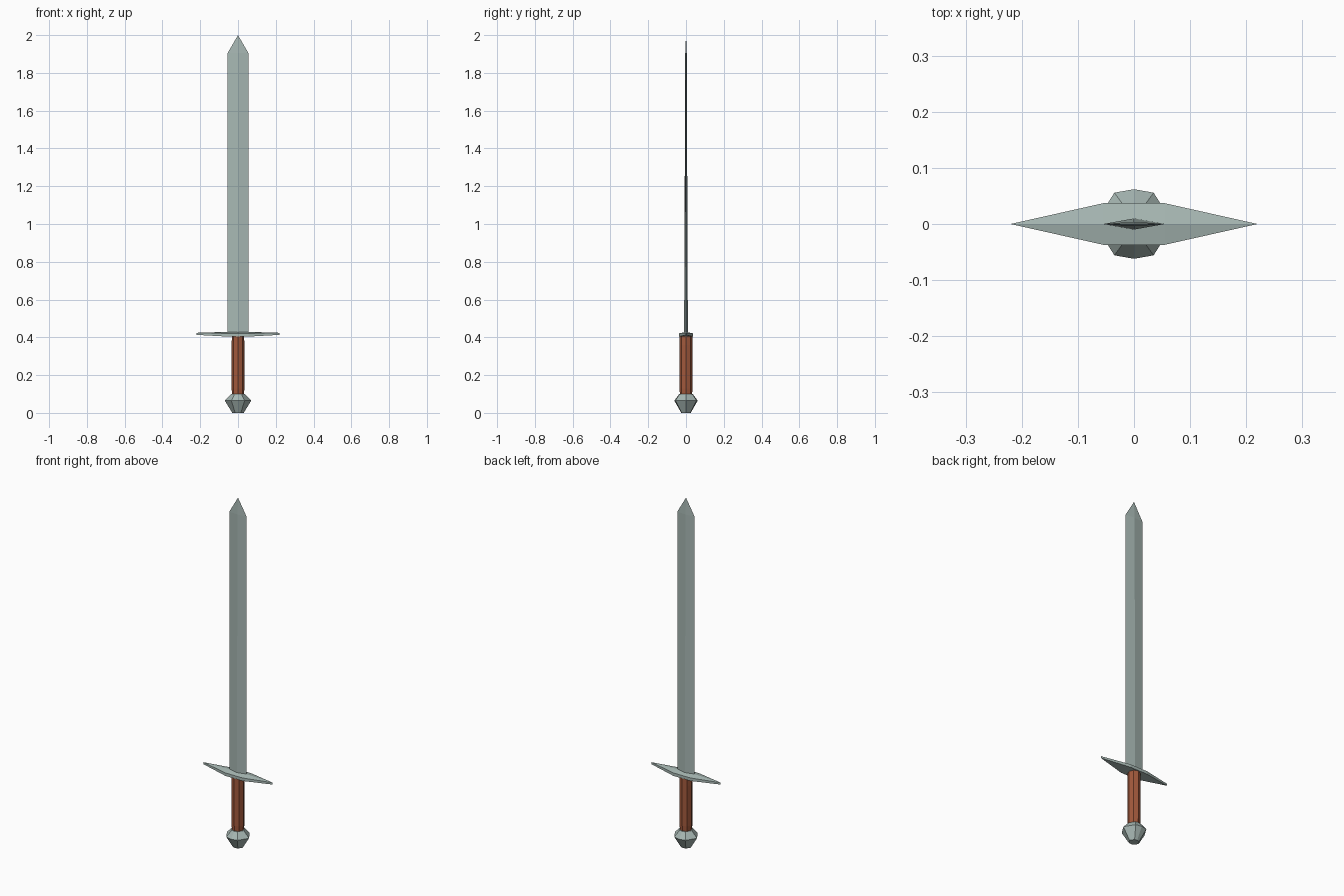
import bpy, bmesh, math

if "Cube" in bpy.data.objects:
    bpy.data.objects.remove(bpy.data.objects["Cube"])


def material(name, rgb):
    m = bpy.data.materials.new(name)
    m.diffuse_color = (*rgb, 1)
    m.use_nodes = True
    m.node_tree.nodes["Principled BSDF"].inputs["Base Color"].default_value = m.diffuse_color
    return m


steel = material("steel", (0.39, 0.48, 0.455))
leather = material("brown_leather", (0.36, 0.10, 0.045))


def finish(name, bm, mat):
    bmesh.ops.recalc_face_normals(bm, faces=bm.faces)
    mesh = bpy.data.meshes.new(name)
    bm.to_mesh(mesh)
    bm.free()
    mesh.materials.append(mat)
    obj = bpy.data.objects.new(name, mesh)
    bpy.context.collection.objects.link(obj)
    return obj


def loft(name, outline, rings, mat, tip=None):
    """Stack scaled copies of an outline; rings are (z, x scale, y scale)."""
    bm = bmesh.new()
    n = len(outline)
    loops = [[bm.verts.new((x * sx, y * sy, z)) for x, y in outline]
             for z, sx, sy in rings]
    for a, b in zip(loops, loops[1:]):
        for i in range(n):
            j = (i + 1) % n
            bm.faces.new((a[i], a[j], b[j], b[i]))
    bm.faces.new(loops[0])
    if tip is None:
        bm.faces.new(loops[-1])
    else:
        apex = bm.verts.new((0, 0, tip))
        for i in range(n):
            bm.faces.new((loops[-1][i], loops[-1][(i + 1) % n], apex))
    return finish(name, bm, mat)


diamond = [(1, 0), (0, 1), (-1, 0), (0, -1)]
octagon = [(math.cos(i * math.pi / 4), math.sin(i * math.pi / 4)) for i in range(8)]
pommel_outline = [(1, 0), (0.5, 0.9), (0, 1), (-0.5, 0.9),
                  (-1, 0), (-0.5, -0.9), (0, -1), (0.5, -0.9)]

# Blade: diamond section thinning towards a short point
loft("blade", diamond, [(0.415, 0.055, 0.010), (1.905, 0.055, 0.004)], steel, tip=2.0)

# Grip: eight sides, slightly narrowed at both ends
loft("grip", octagon, [(0.09, 0.031, 0.032), (0.13, 0.034, 0.034),
                       (0.36, 0.034, 0.034), (0.41, 0.032, 0.034)], leather)

# Pommel: faceted gem shape
loft("pommel", pommel_outline, [(0.0, 0.030, 0.025), (0.065, 0.070, 0.062),
                                (0.10, 0.036, 0.036)], steel)

# Crossguard: long lozenge with a low ridge along the top
bm = bmesh.new()
for s in (-1, 1):
    for p in ((0.22, 0, 0.424), (0.22, 0, 0.413), (0.055, 0, 0.429),
              (0.055, 0.037, 0.421), (0.055, 0.037, 0.404),
              (0.055, -0.037, 0.421), (0.055, -0.037, 0.404)):
        bm.verts.new((s * p[0], p[1], p[2]))
bmesh.ops.convex_hull(bm, input=bm.verts)
bmesh.ops.dissolve_limit(bm, angle_limit=math.radians(1), verts=bm.verts, edges=bm.edges)
finish("crossguard", bm, steel)
